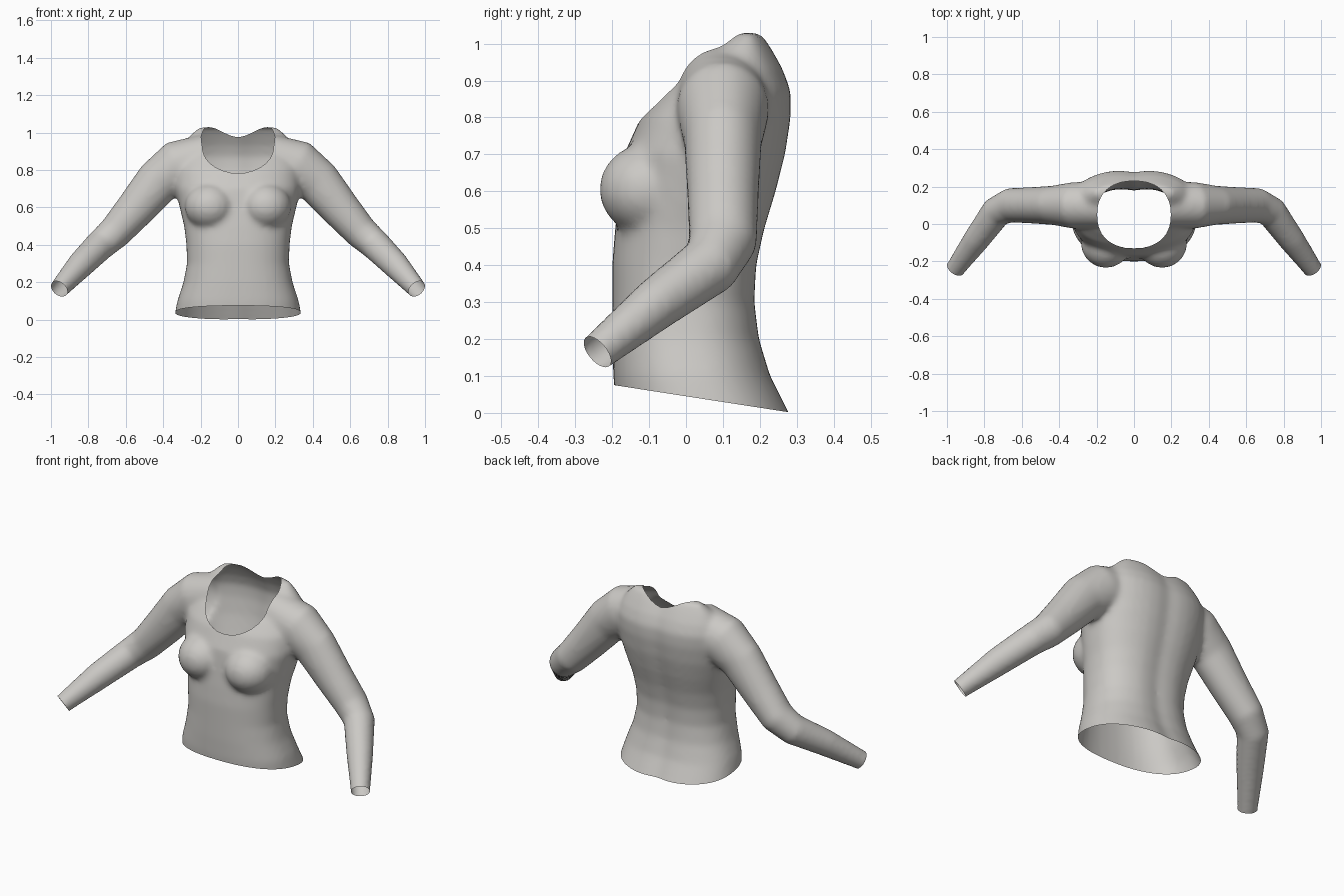
import bpy, bmesh, math
from mathutils import Vector

cube = bpy.data.objects.get("Cube")
if cube:
    bpy.data.objects.remove(cube, do_unlink=True)

grey = bpy.data.materials.new("warm grey cloth")
grey.use_nodes = True
colour = (0.6, 0.585, 0.56, 1)
grey.diffuse_color = colour
grey.node_tree.nodes["Principled BSDF"].inputs["Base Color"].default_value = colour

N = 40


def loft(bm, rings):
    """Skin a list of point rings and cap both ends."""
    rows = [[bm.verts.new(p) for p in ring] for ring in rings]
    for a, b in zip(rows, rows[1:]):
        for i in range(N):
            j = (i + 1) % N
            bm.faces.new((a[i], a[j], b[j], b[i]))
    bm.faces.new(rows[0][::-1])
    bm.faces.new(rows[-1])


def oval(power):
    """Unit superellipse points."""
    for i in range(N):
        t = math.tau * i / N
        c, s = math.cos(t), math.sin(t)
        yield (math.copysign(abs(c) ** (2 / power), c),
               math.copysign(abs(s) ** (2 / power), s))


def make_object(name, bm):
    bmesh.ops.recalc_face_normals(bm, faces=bm.faces[:])
    mesh = bpy.data.meshes.new(name)
    bm.to_mesh(mesh)
    bm.free()
    obj = bpy.data.objects.new(name, mesh)
    bpy.context.collection.objects.link(obj)
    return obj


bm = bmesh.new()

# Torso: height, half width, front y, back y
torso = [
    (-.07, .355, -.19, .32), (.02, .34, -.19, .275), (.1, .325, -.197, .235),
    (.2, .292, -.2, .205), (.3, .273, -.2, .193), (.4, .276, -.2, .198),
    (.5, .288, -.192, .22), (.6, .312, -.18, .25), (.7, .335, -.168, .275),
    (.8, .34, -.123, .29), (.87, .33, -.065, .29), (.93, .3, .0, .268),
    (.98, .26, .06, .24), (1.01, .23, .1, .22), (1.03, .205, .13, .205),
]
rings = []
for z, w, front, back in torso:
    mid, half = (front + back) / 2, (back - front) / 2
    ring = []
    for c, s in oval(2.35):
        x, y = w * c, mid + half * s
        if s > 0:  # shallow spine groove
            y -= .014 * math.exp(-(x / .06) ** 2)
        ring.append((x, y, z))
    rings.append(ring)
loft(bm, rings)

# Sleeves: centre, depth radius, radius across
sleeve = [
    ((.14, .10, .88), .12, .12), ((.32, .10, .82), .125, .14),
    ((.43, .10, .735), .105, .122), ((.55, .10, .59), .097, .105),
    ((.66, .10, .465), .093, .09), ((.735, .065, .40), .083, .082),
    ((.84, -.08, .295), .07, .073), ((.956, -.24, .165), .052, .052),
    ((.985, -.28, .132), .05, .05),
]
cuff = Vector(sleeve[-2][0])
cuff_dir = (Vector(sleeve[-1][0]) - cuff).normalized()
for side in (1, -1):
    rings = []
    for i, (p, depth, across) in enumerate(sleeve):
        prev = Vector(sleeve[max(i - 1, 0)][0])
        nxt = Vector(sleeve[min(i + 1, len(sleeve) - 1)][0])
        t = (nxt - prev).normalized()
        u = Vector((0, 1, 0))
        u = (u - t * u.dot(t)).normalized()
        v = t.cross(u)
        pts = [Vector(p) + u * depth * c + v * across * s for c, s in oval(2)]
        rings.append([(q.x * side, q.y, q.z) for q in pts])
    loft(bm, rings)

    # Bust
    ball = bmesh.ops.create_uvsphere(bm, u_segments=32, v_segments=20, radius=1)
    bmesh.ops.scale(bm, vec=(.135, .135, .125), verts=ball["verts"])
    bmesh.ops.translate(bm, vec=(.15 * side, -.1, .605), verts=ball["verts"])

blank = make_object("top_blank", bm)

# Neck opening cutter
bm = bmesh.new()
neck = [(.197 * c, .05 + .18 * s) for c, s in oval(2.3)]
loft(bm, [[(x, y, z) for x, y in neck] for z in (.62, 1.3)])
cutter = make_object("neck_cutter", bm)
cutter.hide_render = True

# Fuse the solids, soften the seams, cut the neck
fuse = blank.modifiers.new("fuse", "REMESH")
fuse.mode = "VOXEL"
fuse.voxel_size = .015
soft = blank.modifiers.new("soften", "SMOOTH")
soft.factor = .5
soft.iterations = 7
cut = blank.modifiers.new("neck", "BOOLEAN")
cut.operation = "DIFFERENCE"
cut.solver = "EXACT"
cut.object = cutter
bpy.context.view_layer.update()
final = blank.evaluated_get(bpy.context.evaluated_depsgraph_get())
bm = bmesh.new()
bm.from_mesh(final.to_mesh())
final.to_mesh_clear()
for helper in (blank, cutter):
    bpy.data.objects.remove(helper, do_unlink=True)


# Open the neck by removing the cutter walls and floor
def in_neck(p):
    r = (abs(p.x) / .197) ** 2.3 + (abs(p.y - .05) / .18) ** 2.3
    return p.z > .6 and r < 1.015


inner = [f for f in bm.faces if all(in_neck(v.co) for v in f.verts)]
bmesh.ops.delete(bm, geom=inner, context="FACES")


# Open the hem and the cuffs with slanted cuts
def slice_off(point, normal, region):
    faces = [f for f in bm.faces if region(f.calc_center_median())]
    geom = set(faces)
    for f in faces:
        geom.update(f.edges)
        geom.update(f.verts)
    bmesh.ops.bisect_plane(bm, geom=list(geom), plane_co=point,
                           plane_no=normal, clear_outer=True)


slice_off((0, 0, .045), (0, -.155, -1), lambda p: abs(p.x) < .5 and p.z < .3)
for side in (1, -1):
    slice_off((cuff.x * side, cuff.y, cuff.z),
              (cuff_dir.x * side, cuff_dir.y, cuff_dir.z),
              lambda p: p.x * side > .8)

top = make_object("long_sleeved_top", bm)
top.data.materials.clear()
top.data.materials.append(grey)
bpy.context.view_layer.objects.active = top
top.select_set(True)
bpy.ops.object.shade_smooth_by_angle(angle=math.radians(50))
